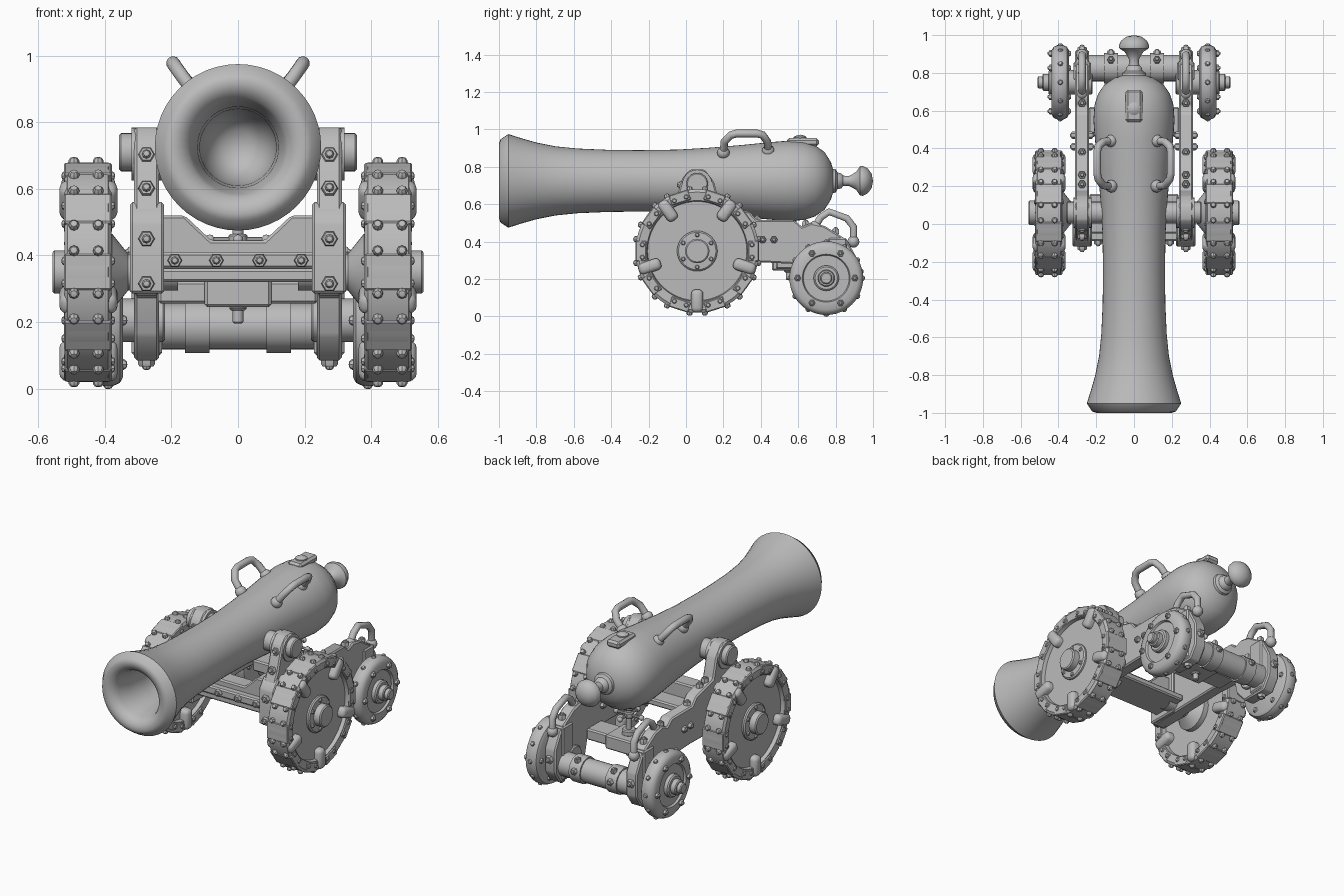
import bpy, bmesh
from math import radians, cos, sin, pi
from mathutils import Matrix, Vector

if "Cube" in bpy.data.objects:
    bpy.data.objects.remove(bpy.data.objects["Cube"])

metal = bpy.data.materials.new("cast_grey")
metal.use_nodes = True
GREY = (0.5, 0.5, 0.5, 1)
metal.diffuse_color = GREY
metal.node_tree.nodes["Principled BSDF"].inputs["Base Color"].default_value = GREY
X, Y, Z = Vector((1, 0, 0)), Vector((0, 1, 0)), Vector((0, 0, 1))


def finish(name, bm, mirror=False, angle=35):
    bmesh.ops.recalc_face_normals(bm, faces=bm.faces)
    mesh = bpy.data.meshes.new(name)
    bm.to_mesh(mesh)
    bm.free()
    mesh.materials.append(metal)
    ob = bpy.data.objects.new(name, mesh)
    bpy.context.collection.objects.link(ob)
    bpy.ops.object.select_all(action='DESELECT')
    ob.select_set(True)
    bpy.context.view_layer.objects.active = ob
    bpy.ops.object.shade_smooth_by_angle(angle=radians(angle))
    if mirror:
        ob.modifiers.new("mirror", 'MIRROR')
    return ob


def frame(pos, direction):
    turn = Vector(direction).to_track_quat('Z', 'Y').to_matrix().to_4x4()
    return Matrix.Translation(pos) @ turn


def lathe(bm, pts, pos, direction, segs=32):
    # pts are (radius, distance along the axis)
    m = frame(pos, direction)
    verts = [bm.verts.new((r, 0, h)) for r, h in pts]
    edges = [bm.edges.new(p) for p in zip(verts, verts[1:])]
    res = bmesh.ops.spin(bm, geom=verts + edges, axis=Z, cent=(0, 0, 0),
                         angle=2 * pi, steps=segs)
    new = set(verts) | {v for e in res["geom_last"] for v in getattr(e, "verts", [])}
    stack = list(new)
    while stack:
        for e in stack.pop().link_edges:
            for v in e.verts:
                if v not in new:
                    new.add(v)
                    stack.append(v)
    bmesh.ops.transform(bm, matrix=m, verts=list(new))
    bmesh.ops.remove_doubles(bm, verts=list(new), dist=0.0002)


def rod(bm, r, a, b, segs=16):
    a, b = Vector(a), Vector(b)
    n = (b - a).length
    c = min(0.006, r * 0.3)
    lathe(bm, [(0, 0), (r - c, 0), (r, c), (r, n - c), (r - c, n), (0, n)], a, b - a, segs)


def rivet(bm, pos, direction, r=0.014):
    lathe(bm, [(r, -0.006), (r, r * 0.2), (r * 0.65, r * 0.7), (0, r * 0.85)], pos, direction, 8)


def nut(bm, pos, direction, r=0.025):
    # hexagonal nut with a domed tip
    lathe(bm, [(r, -0.01), (r, 0.012), (r * 0.85, 0.018), (0, 0.018)], pos, direction, 6)
    rivet(bm, Vector(pos) + Vector(direction).normalized() * 0.018, direction, r * 0.55)


def box(bm, lo, hi, bevel=0.008, steps=1, matrix=Matrix()):
    lo, hi = Vector(lo), Vector(hi)
    m = matrix @ Matrix.Translation((lo + hi) / 2) @ Matrix.Diagonal((*(hi - lo), 1))
    verts = bmesh.ops.create_cube(bm, size=1, matrix=m)["verts"]
    edges = list({e for v in verts for e in v.link_edges})
    bmesh.ops.bevel(bm, geom=edges, offset=bevel, segments=steps, affect='EDGES', profile=0.5)


def prism(bm, outline, lo, hi, axis='X', bevel=0.008):
    # extrude a flat outline along x or y
    place = (lambda p: (lo, *p)) if axis == 'X' else (lambda p: (p[0], lo, p[1]))
    face = bm.faces.new([bm.verts.new(place(p)) for p in outline])
    ext = bmesh.ops.extrude_face_region(bm, geom=[face])["geom"]
    verts = [g for g in ext if isinstance(g, bmesh.types.BMVert)]
    bmesh.ops.translate(bm, verts=verts, vec=(X if axis == 'X' else Y) * (hi - lo))
    edges = list({e for v in verts + list(face.verts) for e in v.link_edges})
    bmesh.ops.bevel(bm, geom=edges, offset=bevel, segments=1, affect='EDGES')


def handle(name, points, r):
    curve = bpy.data.curves.new(name, 'CURVE')
    curve.dimensions = '3D'
    curve.bevel_depth, curve.bevel_resolution, curve.use_fill_caps = r, 3, True
    s = curve.splines.new('POLY')
    s.points.add(len(points) - 1)
    for p, co in zip(s.points, points):
        p.co = (*co, 1)
    tmp = bpy.data.objects.new(name, curve)
    bm = bmesh.new()
    bm.from_mesh(tmp.to_mesh())
    bpy.data.objects.remove(tmp)
    for end in (points[0], points[-1]):
        bmesh.ops.create_uvsphere(bm, u_segments=12, v_segments=8, radius=r * 1.6,
                                  matrix=Matrix.Translation(end))
    finish(name, bm, True, 60)


# Barrel: outside, breech and hollow bore in one turned profile
bm = bmesh.new()
lathe(bm, [(0, -.48), (.05, -.49), (.085, -.53), (.11, -.6), (.115, -.75), (.122, -.88),
           (.14, -.95), (.15, -.975), (.175, -.994), (.2, -1), (.222, -.992), (.25, -.95),
           (.228, -.88), (.205, -.8), (.185, -.7), (.173, -.58), (.166, -.42), (.164, -.25),
           (.167, -.05), (.177, .12), (.192, .3), (.207, .45), (.215, .55), (.209, .63),
           (.19, .69), (.155, .74), (.1, .775), (.065, .785), (.062, .8), (.045, .81),
           (.04, .83), (.028, .84), (.026, .87), (.036, .89), (.05, .912), (.078, .93),
           (.08, .945), (.068, .97), (.04, .992), (0, 1)], (0, 0, .725), Y, 48)
finish("barrel", bm, angle=40)

# Vent plate on the breech
bm = bmesh.new()
box(bm, (-.045, .54, .91), (.045, .71, .953), .012)
lathe(bm, [(.034, 0), (.034, .008), (.02, .016), (0, .02)], (0, .61, .952), Z, 16)
finish("vent_plate", bm)

# Lifting handles on the barrel, and grips on the tail of the carriage
handle("barrel_handle", [(.12, .2, .875), (.165, .205, .935), (.19, .24, .97), (.195, .27, .978),
                         (.195, .38, .978), (.19, .41, .97), (.165, .435, .935),
                         (.12, .44, .885)], .021)
handle("tail_handle", [(.275, .69, .48), (.275, .72, .53), (.275, .765, .56), (.275, .86, .525),
                       (.275, .895, .48), (.275, .895, .4)], .02)

# Trunnions and their caps
bm = bmesh.new()
rod(bm, .058, (.1, .06, .71), (.357, .06, .71), 24)
lathe(bm, [(.05, .225), (.08, .225), (.08, .32), (.05, .32)], (0, .06, .705), X, 24)
finish("trunnion", bm, True)

# Stepped side cheeks
bm = bmesh.new()
prism(bm, [(-.11, .28), (-.11, .5), (-.06, .6), (-.02, .74), (.02, .785), (.1, .785),
           (.15, .72), (.18, .6), (.34, .56), (.38, .515), (.58, .515), (.62, .48), (.67, .5),
           (.74, .485), (.86, .41), (.92, .3), (.92, .16), (.87, .085), (.7, .085), (.63, .16),
           (.6, .28), (.4, .29)], .237, .312)
# Wider reinforcing plate on the lower post
prism(bm, [(-.12, .285), (-.12, .5), (-.075, .56), (.08, .56), (.08, .285)], .222, .325)
# Strap over the rear axle
box(bm, (.228, .76, .1), (.32, .86, .42))
finish("carriage_cheek", bm, True, 30)

# Nuts on the cheeks
bm = bmesh.new()
for y, z in ((-.02, .7), (-.06, .6), (-.12, .45), (-.12, .315)):
    nut(bm, (.275, y, z), (0, -1, .25 if z > .5 else 0))
for y, z in ((.21, .595), (.26, .58), (.38, .515), (.64, .49), (.8, .45)):
    nut(bm, (.275, y, z), Z, .022)
nut(bm, (.275, .81, .085), -Z)
nut(bm, (.275, .92, .24), Y)
for side, x in ((1, .312), (-1, .237)):
    for y in (.41, .47):
        nut(bm, (x, y, .41), X * side, .02)
finish("cheek_nuts", bm, True)

# Front transom: notched board, bolted rail and floor
bm = bmesh.new()
prism(bm, [(-.235, .34), (.235, .34), (.235, .52), (.16, .52), (.08, .445), (-.08, .445),
           (-.16, .52), (-.235, .52)], -.05, .05, 'Y')
box(bm, (-.235, -.09, .36), (.235, -.03, .41))
box(bm, (-.235, -.07, .32), (.235, .16, .36))
for x in (-.19, -.065, .065, .19):
    nut(bm, (x, -.09, .385), -Y, .022)
finish("front_transom", bm)

# Middle crossbar carrying the elevating screw
bm = bmesh.new()
box(bm, (-.24, .48, .255), (.24, .62, .322))
box(bm, (-.1, .46, .245), (.1, .64, .33))
finish("screw_crossbar", bm)
bm = bmesh.new()
rod(bm, .016, (0, .55, .195), (0, .55, .5), 12)
rod(bm, .04, (0, .55, .325), (0, .55, .36))
rod(bm, .026, (0, .55, .235), (0, .55, .25))
rod(bm, .028, (0, .55, .43), (0, .55, .465))
rod(bm, .04, (0, .55, .485), (0, .55, .52))
for d in (X, -X, Y, -Y):
    tip = Vector((0, .55, .447)) + d * .085
    rod(bm, .008, (0, .55, .447), tip, 8)
    bmesh.ops.create_uvsphere(bm, u_segments=10, v_segments=6, radius=.016,
                              matrix=Matrix.Translation(tip))
finish("elevating_screw", bm)

# Rear axle beam with bands and brackets
bm = bmesh.new()
rod(bm, .07, (-.25, .825, .187), (.25, .825, .187), 24)
finish("rear_beam", bm)
bm = bmesh.new()
lathe(bm, [(.06, .085), (.08, .085), (.08, .16), (.06, .16)], (0, .825, .187), X, 12)
nut(bm, (.122, .865, .25), (0, .4, 1), .02)
nut(bm, (.122, .9, .2), Y, .02)
finish("beam_bands", bm, True)

# Front wheels
C = Vector((0, .06, .35))
bm = bmesh.new()
lathe(bm, [(0, .41), (.265, .41), (.27, .385), (.315, .38), (.33, .39), (.33, .512),
           (.315, .522), (.27, .517), (.265, .495), (0, .495)], C, X, 60)
lathe(bm, [(0, .52), (.06, .52), (.065, .514), (.1, .512), (.108, .505), (.108, .48)], C, X)
lathe(bm, [(.065, .5), (.065, .552), (.058, .558), (0, .558)], C, X)
lathe(bm, [(.055, .18), (.055, .33), (.115, .378), (.115, .42)], C, X)
finish("front_wheel", bm, True)

# Tread plates, clamps and rivets of the front wheels
plates, clamps, studs = bmesh.new(), bmesh.new(), bmesh.new()
for k in range(10):
    a = radians(-90 + 36 * k)
    out = Vector((0, cos(a), sin(a)))
    spin = Matrix.Translation(C) @ Matrix.Rotation(a, 4, 'X')
    for s in (-1, 1):
        d = a + s * radians(7)
        n = Vector((0, cos(d), sin(d)))
        for x in (.42, .493):
            rivet(studs, C + n * .335 + X * x, n, .016)
        n = Vector((0, cos(a + s * .2), sin(a + s * .2)))
        rivet(studs, C + n * .295 + X * .519, X, .014)
        rivet(studs, C + n * .295 + X * .381, -X, .014)
    mid = spin @ Matrix.Rotation(radians(18), 4, 'X')
    if k % 2 == 0:
        box(clamps, (.362, .205, -.032), (.537, .328, .032), .024, 3, spin)
    box(plates, (.379, .272, -.055), (.523, .329, .055), .005, 1, mid)
finish("tread_plates", plates, True, 30)
finish("wheel_clamps", clamps, True, 50)
for k in range(6):
    a = radians(60 * k + 30)
    rivet(studs, C + Vector((.513, .086 * cos(a), .086 * sin(a))), X, .012)
finish("front_wheel_rivets", studs, True)

# Rear wheels
R = Vector((0, .75, .205))
bm = bmesh.new()
lathe(bm, [(0, .345), (.17, .345), (.188, .355), (.197, .375), (.197, .405), (.188, .425),
           (.17, .436), (.128, .436), (.122, .424), (0, .424)], R, X, 48)
lathe(bm, [(.068, .42), (.068, .445), (.06, .452), (.045, .452), (.045, .48), (.04, .485),
           (.032, .485), (.032, .505), (.026, .51), (0, .51)], R, X, 24)
rod(bm, .065, R + X * .22, R + X * .36, 24)
finish("rear_wheel", bm, True)
bm = bmesh.new()
for k in range(12):
    a = radians(30 * k + 30)
    n = Vector((0, cos(a), sin(a)))
    rivet(bm, R + n * .195 + X * .39, n, .014)
    if k % 2:
        nut(bm, R + n * .153 + X * .432, X, .018)
        rivet(bm, R + n * .153 + X * .346, -X, .016)
finish("rear_wheel_rivets", bm, True)
